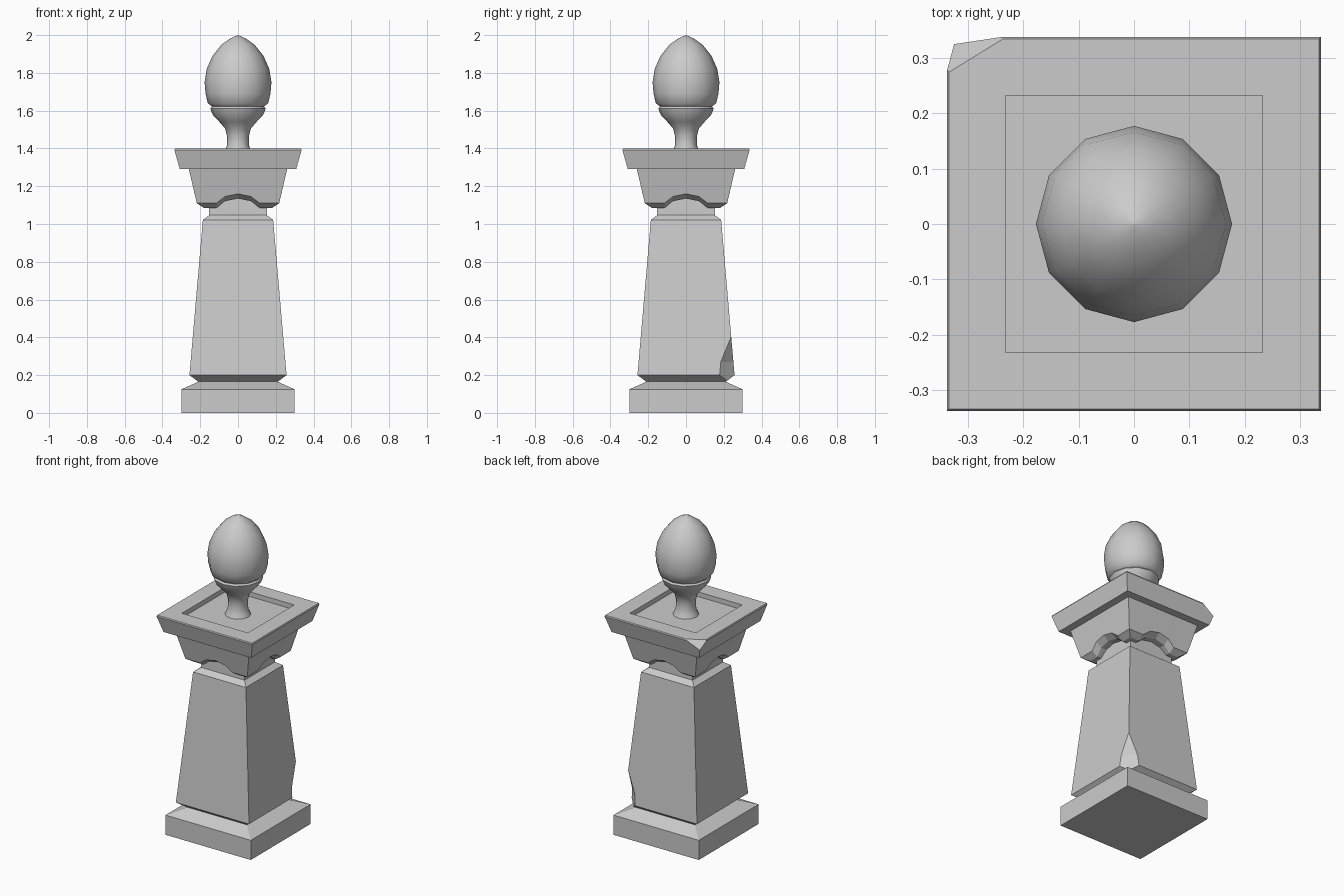
import bpy, bmesh, math
from mathutils import Vector

if "Cube" in bpy.data.objects:
    bpy.data.objects.remove(bpy.data.objects["Cube"], do_unlink=True)

stone = bpy.data.materials.new("grey_stone")
stone.use_nodes = True
GREY = (0.6, 0.6, 0.6, 1)
stone.diffuse_color = GREY
stone.node_tree.nodes["Principled BSDF"].inputs["Base Color"].default_value = GREY


def loft(name, loops):
    """Skin closed loops of points in order, capping both ends."""
    bm = bmesh.new()
    rows = [[bm.verts.new(p) for p in loop] for loop in loops]
    n = len(rows[0])
    for a, b in zip(rows, rows[1:]):
        for i in range(n):
            j = (i + 1) % n
            bm.faces.new((a[i], a[j], b[j], b[i]))
    bm.faces.new(rows[0][::-1])
    bm.faces.new(rows[-1])
    bmesh.ops.remove_doubles(bm, verts=bm.verts, dist=1e-5)
    bmesh.ops.recalc_face_normals(bm, faces=bm.faces)
    mesh = bpy.data.meshes.new(name)
    bm.to_mesh(mesh)
    bm.free()
    mesh.materials.append(stone)
    ob = bpy.data.objects.new(name, mesh)
    bpy.context.collection.objects.link(ob)
    return ob


def ring(r, z, n, phase=0.0):
    return [(r * math.cos(phase + math.tau * i / n),
             r * math.sin(phase + math.tau * i / n), z) for i in range(n)]


def square_part(name, profile):
    """Square section following (half width, height) pairs."""
    return loft(name, [ring(h * math.sqrt(2), z, 4, math.pi / 4) for h, z in profile])


def select_only(ob):
    bpy.ops.object.select_all(action='DESELECT')
    ob.select_set(True)
    bpy.context.view_layer.objects.active = ob


# Plinth with sloped top
square_part("plinth", [(0.30, 0), (0.30, 0.125), (0.21, 0.165), (0.21, 0.17)])

# Tapered shaft with undercut foot, shoulder and neck
shaft = square_part("shaft", [(0.21, 0.165), (0.257, 0.20), (0.186, 1.022),
                              (0.153, 1.047), (0.15, 1.20)])

# Broken lower corner of the shaft, at the back left
diag, side = Vector((1, 1, 0)).normalized(), Vector((-1, 1, 0)).normalized()
chip = [(0.3076, 0.15), (0.3076, 0.27), (0.3375, 0.40), (0.45, 0.40), (0.45, 0.15)]
cutter = loft("chip_cutter", [[diag * d + side * s + Vector((0, 0, z)) for d, z in chip]
                              for s in (-0.2, 0.2)])
cutter.hide_render = True
cut = shaft.modifiers.new("chip", 'BOOLEAN')
cut.operation = 'DIFFERENCE'
cut.solver = 'EXACT'
cut.object = cutter
select_only(shaft)
bpy.ops.object.modifier_apply(modifier=cut.name)
bpy.data.objects.remove(cutter, do_unlink=True)

# Capital with an arched lower edge on each side
ARCH = [(-0.115, 0), (-0.068, 0.036), (0, 0.05), (0.068, 0.036), (0.115, 0)]


def arched_loop(h, z, rise=1.0, slope=0.235):
    pts = []
    for k in range(4):
        c, s = round(math.cos(k * math.pi / 2)), round(math.sin(k * math.pi / 2))
        for x, dz in [(-h, 0)] + ARCH:
            y = -h - dz * rise * slope
            pts.append((x * c - y * s, x * s + y * c, z + dz * rise))
    return pts


loft("capital", [arched_loop(0.12, 1.085, slope=0), arched_loop(0.18, 1.085),
                 arched_loop(0.218, 1.11), arched_loop(0.26, 1.29, rise=0)])

# Top slab with a sunken square panel
slab = square_part("top_slab", [(0.308, 1.29), (0.337, 1.393), (0.334, 1.40),
                                (0.232, 1.40), (0.232, 1.37)])

# Broken upper corner of the slab, at the back right
a, b, c = Vector((-0.337, 0.272, 1.4)), Vector((-0.23, 0.338, 1.4)), Vector((-0.324, 0.324, 1.35))
normal = (b - a).cross(c - a)
if normal.dot(Vector((-1, 1, 0))) < 0:
    normal.negate()
bm = bmesh.new()
bm.from_mesh(slab.data)
res = bmesh.ops.bisect_plane(bm, geom=bm.verts[:] + bm.edges[:] + bm.faces[:],
                             plane_co=a, plane_no=normal, clear_outer=True)
bmesh.ops.holes_fill(bm, edges=[e for e in bm.edges if e.is_boundary], sides=0)
bmesh.ops.recalc_face_normals(bm, faces=bm.faces)
bm.to_mesh(slab.data)
bm.free()

# Finial: flared stem and cup carrying an egg
PROFILE = [(0.078, 1.365), (0.066, 1.39), (0.058, 1.42), (0.057, 1.46), (0.068, 1.505),
           (0.098, 1.54), (0.135, 1.58), (0.146, 1.612), (0.137, 1.621),
           (0.160, 1.64), (0.172, 1.69), (0.177, 1.75), (0.166, 1.82),
           (0.135, 1.89), (0.087, 1.95), (0.04, 1.983), (0, 2.0)]
finial = loft("finial", [ring(r, z, 12) for r, z in PROFILE[:-1]] + [ring(0.001, 2.0, 12)])
select_only(finial)
bpy.ops.object.shade_smooth_by_angle(angle=math.radians(48))
